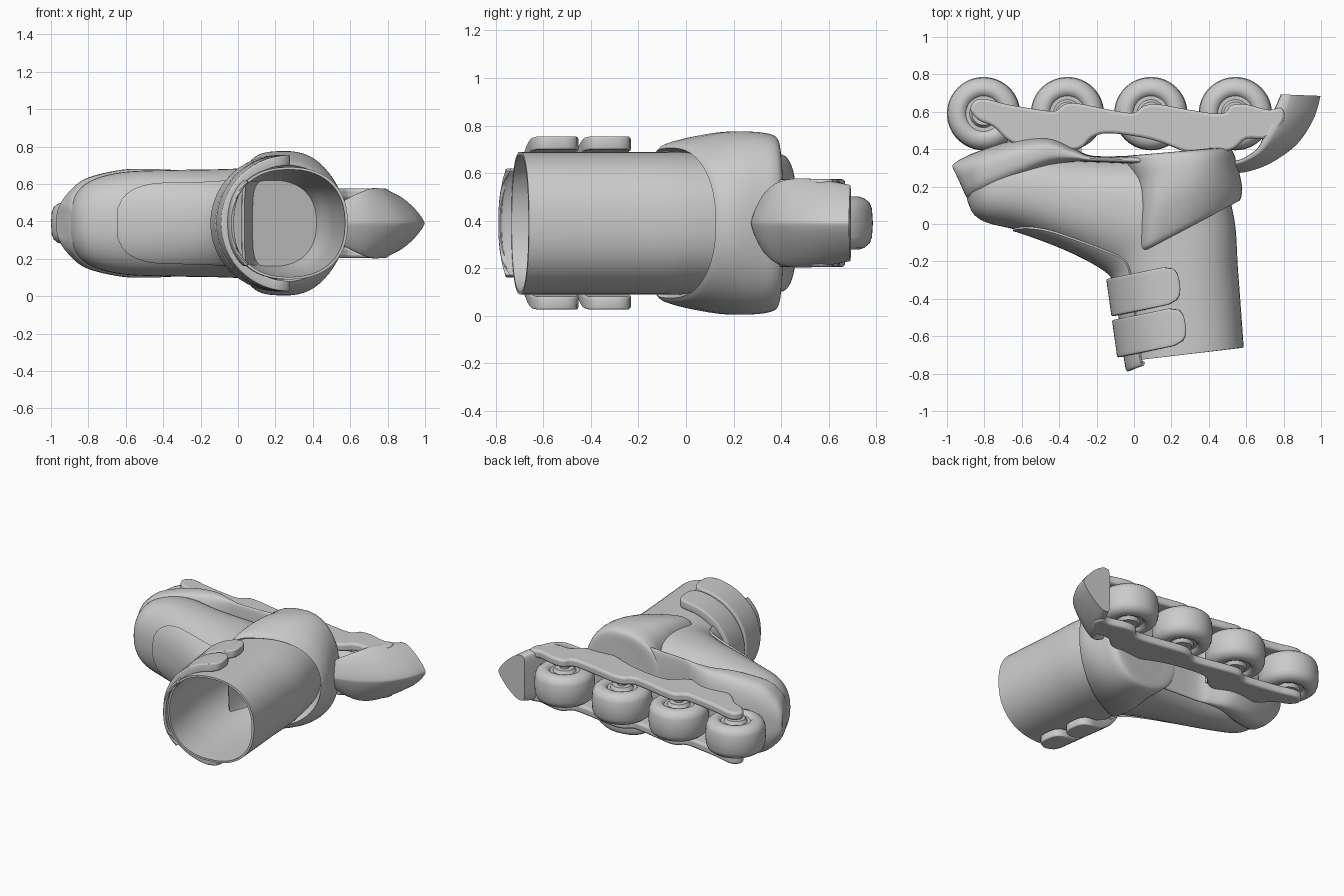
import bpy, bmesh, math
from mathutils import Vector

if "Cube" in bpy.data.objects:
    bpy.data.objects.remove(bpy.data.objects["Cube"])

ZC = 0.39  # mid plane of the skate, which lies on its side


def finish(name, bm, angle=40):
    bmesh.ops.recalc_face_normals(bm, faces=bm.faces)
    me = bpy.data.meshes.new(name)
    bm.to_mesh(me)
    bm.free()
    ob = bpy.data.objects.new(name, me)
    bpy.context.collection.objects.link(ob)
    bpy.ops.object.select_all(action='DESELECT')
    ob.select_set(True)
    bpy.context.view_layer.objects.active = ob
    bpy.ops.object.shade_smooth_by_angle(angle=math.radians(angle))
    return ob


def smooth(pts, steps, closed=False):
    """Catmull-Rom interpolation of tuples."""
    n = len(pts)
    get = (lambda i: pts[i % n]) if closed else (lambda i: pts[max(0, min(n - 1, i))])
    out = []
    for i in range(n if closed else n - 1):
        a, b, c, d = (get(i + k) for k in (-1, 0, 1, 2))
        for s in range(steps):
            t = s / steps
            out.append(tuple(0.5 * (2 * q + (r - p) * t + (2 * p - 5 * q + 4 * r - v) * t * t
                             + (3 * q - p - 3 * r + v) * t ** 3) for p, q, r, v in zip(a, b, c, d)))
    if not closed:
        out.append(tuple(pts[-1]))
    return out


def section(ring, t, nf=2.3, nb=2.3, c=0.5, grow=1.0):
    """Point on a section spanning P (t=0) to Q (t=pi), half width w in z."""
    px, py, qx, qy, w = ring[:5]
    if len(ring) > 5:  # per-ring place of the widest point and front squareness
        c, nf = ring[5:]
    P, Q = Vector((px, py, 0)), Vector((qx, qy, 0))
    mid = P.lerp(Q, c)
    co, si = math.cos(t), math.sin(t)
    n = nf if co >= 0 else nb
    k = abs(co) ** (2 / n) * grow
    v = mid + ((P - mid) if co >= 0 else (Q - mid)) * k
    v.z = ZC + math.copysign(abs(si) ** (2 / n), si) * w * grow
    return v


def loft(name, rings, sides=56, angle=40, **kw):
    bm = bmesh.new()
    loops = [[bm.verts.new(section(r, 2 * math.pi * (i + 0.5) / sides, **kw)) for i in range(sides)]
             for r in rings]
    for a, b in zip(loops, loops[1:]):
        for i in range(sides):
            j = (i + 1) % sides
            bm.faces.new((a[i], a[j], b[j], b[i]))
    bm.faces.new(loops[0])
    bm.faces.new(loops[-1])
    return finish(name, bm, angle)


def sheet(name, rows, thickness, bevel):
    bm = bmesh.new()
    vs = [[bm.verts.new(p) for p in r] for r in rows]
    for a, b in zip(vs, vs[1:]):
        for i in range(len(a) - 1):
            bm.faces.new((a[i], a[i + 1], b[i + 1], b[i]))
    ob = finish(name, bm)
    m = ob.modifiers.new("Thickness", 'SOLIDIFY')
    m.thickness, m.offset = thickness, 0
    m = ob.modifiers.new("Round", 'BEVEL')
    m.width, m.segments, m.limit_method, m.angle_limit = bevel, 3, 'ANGLE', math.radians(50)
    return ob


# boot body and open cuff
outer = [(-.89, .12, -.92, .28, .07), (-.855, .05, -.87, .35, .165), (-.78, .005, -.76, .38, .235),
         (-.62, -.035, -.58, .41, .275), (-.40, -.115, -.28, .36, .285), (-.22, -.2, .1, .35, .29),
         (-.12, -.27, .42, .35, .30), (-.09, -.34, .53, .06, .30), (-.08, -.43, .557, -.25, .30),
         (-.04, -.735, .587, -.66, .30)]
inner = [(-.025, -.733, .572, -.663, .287), (-.055, -.45, .535, -.3, .283),
         (-.055, -.2, .49, 0, .265), (-.05, 0, .42, .2, .23)]
loft("boot_body", smooth(outer, 6) + smooth(inner, 5))

# tongue following the instep, rounded at the toe end
rows = []
path = smooth(outer + [(-.025, -.785, .6, -.71, .30)], 8)[23:]
for k, r in enumerate(path):
    u = min(1, (k + 0.4) / 9)
    spread = 0.78 * math.sqrt(1 - (1 - u) ** 2)
    tip = max(0, k - len(path) + 9) / 8
    row = [section(r, spread * s / 10, grow=1.012) for s in range(-10, 11)]
    for s, v in enumerate(row):
        v.y += tip * .04 * (s / 10 - 1) ** 2
    rows.append(row)
sheet("tongue", rows, 0.016, 0.005)

# toe shell running back into the arch
toe = [(-.90, .15, -.965, .295, .06), (-.885, .13, -.97, .315, .105), (-.865, .135, -.93, .345, .165),
       (-.79, .16, -.83, .39, .24), (-.6, .24, -.64, .45, .286), (-.45, .305, -.46, .465, .29),
       (-.33, .33, -.32, .405, .285), (-.22, .33, -.22, .365, .285), (0, .32, 0, .365, .29),
       (.2, .30, .2, .375, .30)]
loft("toe_shell", smooth(toe, 6), nf=3.2, nb=2.8)

# heel shell wrapping the ankle, its lower front sloping into the arch
heel = [(.035, -.155, .565, .125, .315, .35, 4.5), (.02, -.13, .575, .15, .338, .35, 4.5),
        (.02, -.02, .578, .2, .365, .36, 4.2), (.02, .1, .567, .26, .383, .4, 3.6),
        (0, .22, .55, .32, .385, .48, 2.9), (-.05, .32, .535, .375, .375, .55, 2.5),
        (-.06, .36, .51, .405, .35, .57, 2.4), (.06, .37, .45, .41, .28, .55, 2.3)]
loft("heel_shell", [(.1, .16, .46, .29, .2, .35, 4.5)] + smooth(heel, 6), nb=2.2)

# two straps over the front of the cuff
for name, yc in (("lower_strap", -.39), ("upper_strap", -.61)):
    rows = []
    for i in range(13):
        s = -1 + i / 6
        reach = 1.62 - 0.22 * (1 - (max(0, 1 - abs(s) ** 3)) ** 0.5)
        row = []
        for k in range(37):
            a = reach * (k / 18 - 1)
            x = -0.37 * math.cos(a)
            y = yc + s * .1 + .19 * (x + .37)
            row.append((.225 + .025 * math.cos(a) + x + (-.3 - y) * .14, y, ZC + .337 * math.sin(a)))
        rows.append(row)
    sheet(name, rows, 0.055, 0.014)

# frame side plates
outline = [(-.875, .61), (-.85, .66), (-.79, .668), (-.68, .64), (-.5, .61), (-.42, .605), (-.37, .64),
           (-.3, .645), (-.1, .605), (0, .595), (.05, .63), (.13, .64), (.3, .61), (.47, .59), (.52, .635),
           (.6, .64), (.72, .61), (.79, .62), (.8, .55), (.71, .46), (.6, .455), (.53, .40), (.4, .37),
           (.28, .385), (.1, .45), (-.12, .485), (-.22, .465), (-.3, .40), (-.5, .39), (-.66, .44),
           (-.75, .52), (-.83, .555)]
for name, side in (("frame_plate_left", 1), ("frame_plate_right", -1)):
    bm = bmesh.new()
    f = bm.faces.new([bm.verts.new((x, y, ZC + side * .128)) for x, y in smooth(outline, 4, True)])
    ext = bmesh.ops.extrude_face_region(bm, geom=[f])
    for v in ext["geom"]:
        if isinstance(v, bmesh.types.BMVert):
            v.co.z += side * .057
    ob = finish(name, bm)
    m = ob.modifiers.new("Round", 'BEVEL')
    m.width, m.segments, m.limit_method, m.angle_limit = .016, 3, 'ANGLE', math.radians(50)

# mounts joining the plates to the sole
for name, x0, x1 in (("toe_mount", -.62, -.28), ("heel_mount", .28, .5)):
    bm = bmesh.new()
    bmesh.ops.create_cube(bm, size=1)
    for v in bm.verts:
        v.co = ((x0 + x1) / 2 + v.co.x * (x1 - x0), .38 + v.co.y * .06, ZC + v.co.z * .3)
    finish(name, bm)

# heel brake with a pointed outer ridge
brake = [(.52, .275, .52, .335, .09), (.6, .278, .58, .35, .13), (.73, .325, .66, .405, .172),
         (.87, .425, .70, .49, .188), (.96, .56, .745, .60, .178), (.998, .685, .785, .693, .16)]
loft("heel_brake", smooth(brake, 6), nf=1.3, nb=6, c=0.78)

# wheels with hubs, and axles
half = [(0, .112), (.062, .112), (.075, .09), (.095, .09), (.108, .108), (.135, .112), (.16, .104),
        (.182, .086), (.192, .06), (.196, 0)]
profile = half + [(r, -z) for r, z in half[-2::-1]]
for n, x in enumerate((-.804, -.356, .09, .542)):
    bm = bmesh.new()
    vs = [bm.verts.new((r, 0, z)) for r, z in profile]
    es = [bm.edges.new(p) for p in zip(vs, vs[1:])]
    bmesh.ops.spin(bm, geom=vs + es, cent=(0, 0, 0), axis=(0, 0, 1), angle=2 * math.pi, steps=48)
    bmesh.ops.remove_doubles(bm, verts=bm.verts, dist=1e-4)
    finish(f"wheel_{n + 1}", bm, 50).location = (x, .59, ZC)
    bm = bmesh.new()
    bmesh.ops.create_cone(bm, cap_ends=True, segments=24, radius1=.03, radius2=.03, depth=.29)
    finish(f"axle_{n + 1}", bm).location = (x, .59, ZC)
